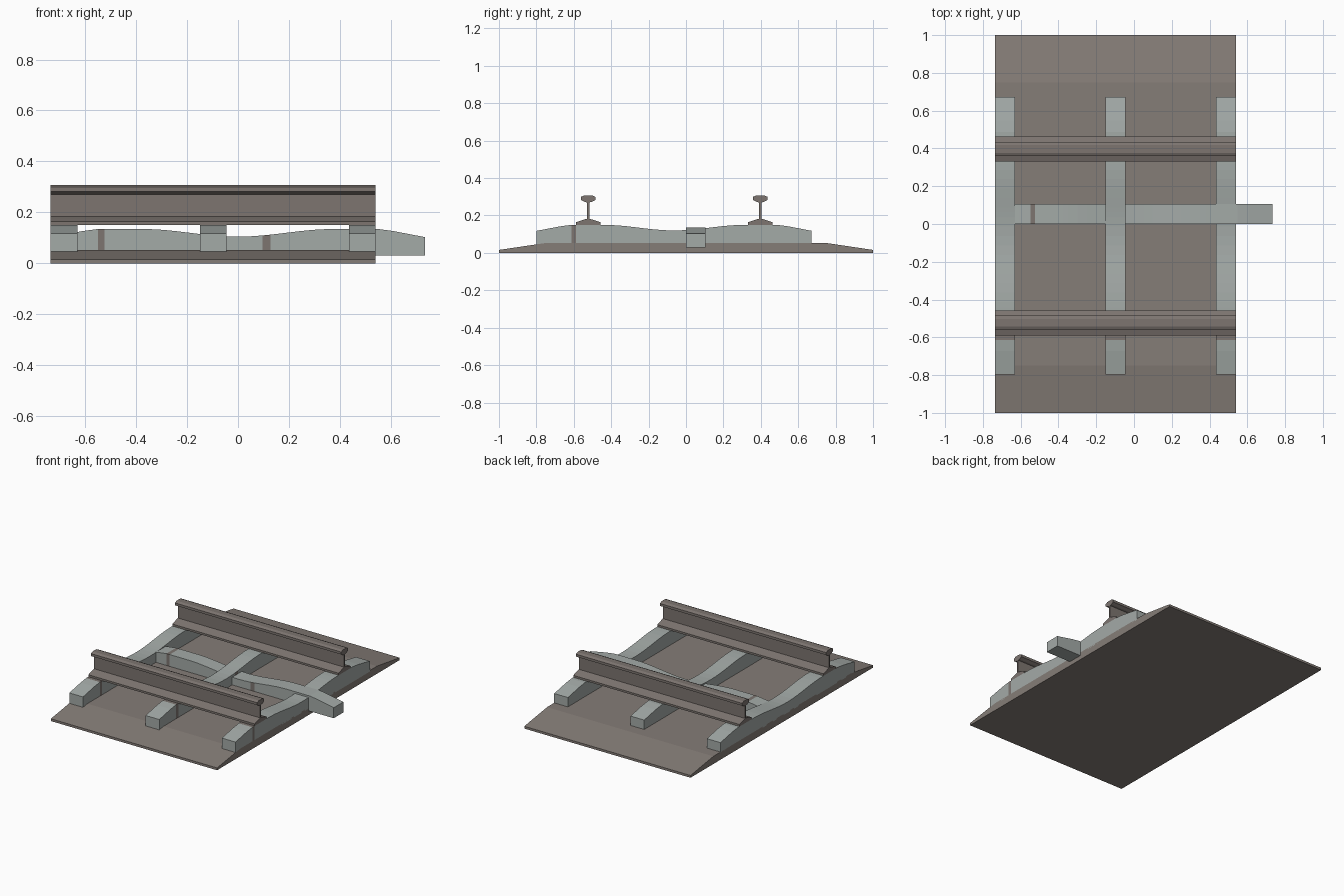
import bpy, bmesh, math

if "Cube" in bpy.data.objects:
    bpy.data.objects.remove(bpy.data.objects["Cube"])

def material(name, rgb):
    m = bpy.data.materials.new(name)
    m.diffuse_color = (*rgb, 1)
    m.use_nodes = True
    m.node_tree.nodes["Principled BSDF"].inputs["Base Color"].default_value = m.diffuse_color
    return m

CONCRETE = material("grey concrete", (0.37, 0.405, 0.39))
STEEL = material("brown steel", (0.205, 0.178, 0.163))
GRAVEL = material("brown gravel", (0.235, 0.205, 0.185))

def finish(name, bm, mats):
    bmesh.ops.recalc_face_normals(bm, faces=bm.faces)
    me = bpy.data.meshes.new(name)
    bm.to_mesh(me)
    bm.free()
    for m in mats:
        me.materials.append(m)
    ob = bpy.data.objects.new(name, me)
    bpy.context.collection.objects.link(ob)
    return ob

def extrude_x(name, profile, x0, x1, mat):
    """Extrude a closed (y, z) profile along x."""
    bm = bmesh.new()
    a = [bm.verts.new((x0, y, z)) for y, z in profile]
    b = [bm.verts.new((x1, y, z)) for y, z in profile]
    n = len(profile)
    bm.faces.new(a)
    bm.faces.new(b[::-1])
    for i in range(n):
        j = (i + 1) % n
        bm.faces.new((a[i], b[i], b[j], a[j]))
    return finish(name, bm, [mat])

def mirrored(half):
    """Close a right-hand half profile by mirroring it in y."""
    return half + [(-y, z) for y, z in reversed(half)]

X0, X1 = -0.735, 0.54
TRACK_Y = -0.063

# Ballast bed with sloped shoulders
extrude_x("ballast_bed", mirrored([(1, 0), (1, 0.016), (0.75, 0.053)]), X0, X1, GRAVEL)

# Two rails: foot, thin web, chamfered head
rail = mirrored([(0.066, 0.15), (0.066, 0.164), (0.036, 0.174), (0.006, 0.183),
                 (0.006, 0.270), (0.018, 0.272), (0.038, 0.283), (0.038, 0.300), (0.02, 0.308)])
for side, name in ((-1, "front_rail"), (1, "back_rail")):
    ob = extrude_x(name, rail, X0, X1, STEEL)
    ob.location.y = TRACK_Y + side * 0.46

# Sleeper top height along its length: tapered ends, flat seats, dipped middle
def top_height(u):
    a = abs(u)
    if a > 0.61:
        return 0.097 - 0.024 * (a - 0.61) / 0.125
    if a > 0.55:
        return 0.105 - 0.008 * (a - 0.55) / 0.06
    if a > 0.38:
        return 0.105
    return 0.09 - 0.015 * math.cos(math.pi * a / 0.38)

def sleeper(name):
    half = [0.05 * i for i in range(1, 8)] + [0.38, 0.55, 0.61, 0.735]
    stations = sorted([-h for h in half] + [0] + half + [-0.525, 0.097, 0.127])
    w = 0.0525
    bm = bmesh.new()
    rings = []
    for u in stations:
        t = top_height(u)
        rings.append([bm.verts.new(p) for p in ((-w, u, 0), (w, u, 0), (w, u, t), (-w, u, t))])
    bm.faces.new(rings[0])
    bm.faces.new(rings[-1][::-1])
    for r, s in zip(rings, rings[1:]):
        mid = (r[0].co.y + s[0].co.y) / 2
        for i in range(4):
            j = (i + 1) % 4
            f = bm.faces.new((r[i], r[j], s[j], s[i]))
            # rust stain bands: one over side and top, one on the side only
            if (-0.55 < mid < -0.525 and i in (1, 2)) or (0.097 < mid < 0.127 and i == 1):
                f.material_index = 1
    return finish(name, bm, [CONCRETE, STEEL])

# Three sleepers under the rails
for i, x in enumerate((-0.6825, -0.0975, 0.4875)):
    ob = sleeper("sleeper_%d" % (i + 1))
    ob.location = (x, TRACK_Y, 0.045)

# Cross sleeper lying lengthwise between the rails
ob = sleeper("cross_sleeper")
ob.rotation_euler.z = -math.pi / 2
ob.location = (0, 0.053, 0.03)
ob.scale.y = 0.998
